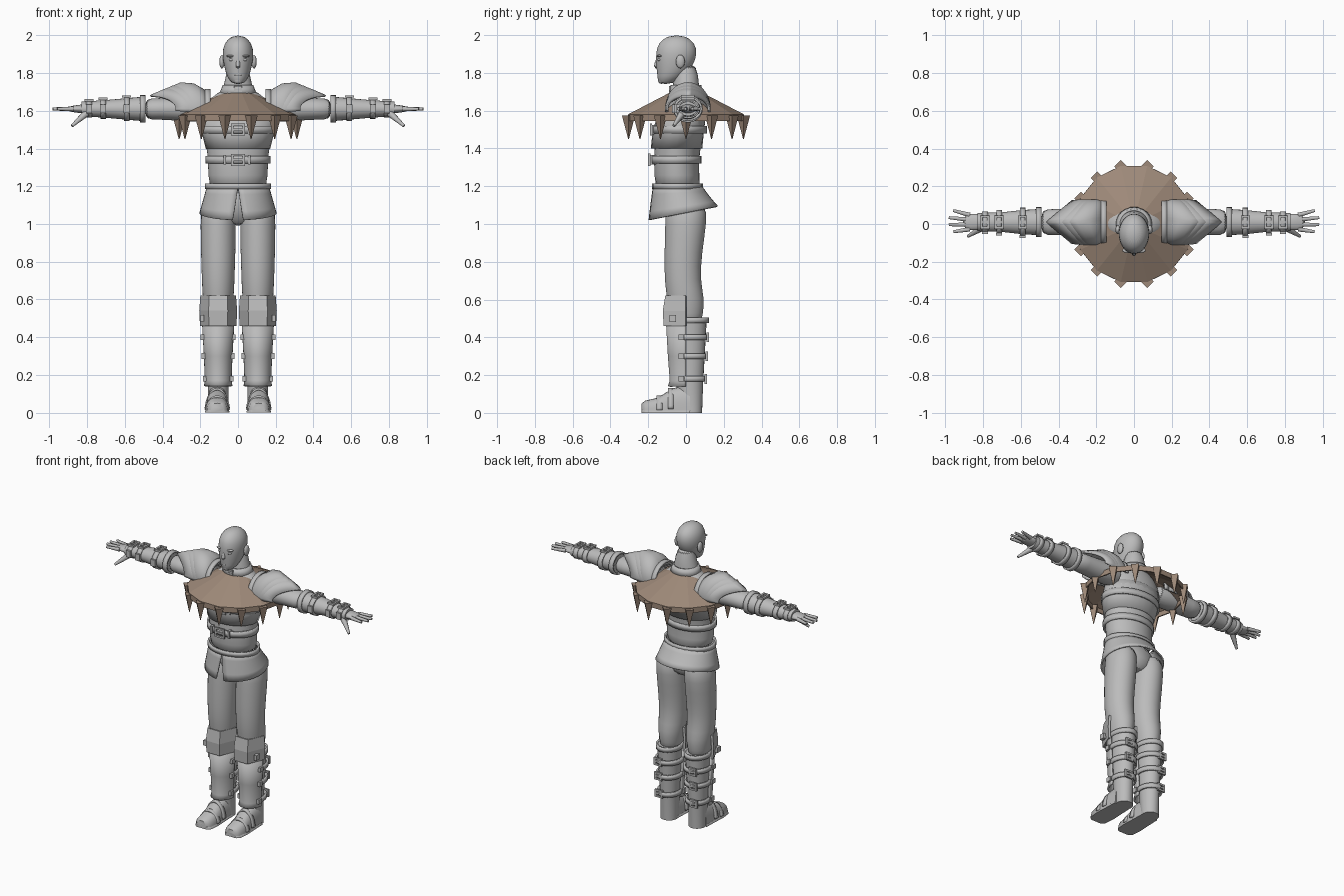
import bpy, bmesh, math
from mathutils import Matrix, Vector

if "Cube" in bpy.data.objects:
    bpy.data.objects.remove(bpy.data.objects["Cube"], do_unlink=True)


def material(name, red, green, blue):
    color = (red, green, blue, 1)
    mat = bpy.data.materials.new(name)
    mat.use_nodes = True
    mat.diffuse_color = color
    mat.node_tree.nodes["Principled BSDF"].inputs["Base Color"].default_value = color
    return mat


GREY = material("plain grey", .5, .5, .5)
BROWN = material("hide brown", .34, .25, .19)

# Shared axes of the body parts, given as the two cross coordinates
BODY = (0, 0)
LEG = (.105, 0)
ARM = (.01, 1.61)
FRONT_HALF, BACK_HALF, UPPER_HALF = (180, 360), (-20, 200), (-8, 188)


def finish(name, bm, mat=GREY, mirrored=False, smooth=True, rounded=False, thickness=0):
    """Turn a bmesh into an object with the shared modifiers."""
    bmesh.ops.recalc_face_normals(bm, faces=bm.faces)
    mesh = bpy.data.meshes.new(name)
    bm.to_mesh(mesh)
    bm.free()
    mesh.materials.append(mat)
    part = bpy.data.objects.new(name, mesh)
    bpy.context.collection.objects.link(part)
    bpy.ops.object.select_all(action="DESELECT")
    part.select_set(True)
    bpy.context.view_layer.objects.active = part
    if smooth:
        bpy.ops.object.shade_smooth_by_angle(angle=math.radians(50))
    if thickness:
        shell = part.modifiers.new("shell", "SOLIDIFY")
        shell.thickness, shell.offset = thickness, 0
    if rounded:
        part.modifiers.new("subdivision", "SUBSURF").levels = 1
    if mirrored:
        part.modifiers.new("mirror", "MIRROR")
    return part


def loft(name, axis, rows, centre, arc=(0, 360), sides=24, split=0, power=1, warp=None, **options):
    """Skin rings along an axis; a row is (position, radius, radius, optional shift)."""
    bm = bmesh.new()
    closed = arc == (0, 360)
    rings = []
    for index, (pos, wide, deep, *shift) in enumerate(rows):
        gap = split * index / (len(rows) - 1)
        ring = []
        for i in range(sides if closed else sides + 1):
            angle = math.radians(arc[0] + gap + (arc[1] - arc[0] - 2 * gap) * i / sides)
            cos, sin = math.cos(angle), math.sin(angle)
            u = centre[0] + wide * math.copysign(abs(cos) ** power, cos)
            v = centre[1] + deep * math.copysign(abs(sin) ** power, sin) + sum(shift)
            point = Vector({"x": (pos, u, v), "y": (u, pos, v), "z": (u, v, pos)}[axis])
            if warp:
                warp(point)
            ring.append(bm.verts.new(point))
        rings.append(ring)
    for low, high in zip(rings, rings[1:]):
        for i in range(sides):
            j = (i + 1) % len(low)
            bm.faces.new((low[i], low[j], high[j], high[i]))
    if closed and not options.get("thickness"):
        bm.faces.new(rings[0])
        bm.faces.new(rings[-1])
    return finish(name, bm, **options)


def strap(name, axis, pos, wide, deep, centre, half=.015, **options):
    """Flat band wrapped round a limb or the body."""
    rows = [(pos - half, wide, deep), (pos + half, wide, deep)]
    return loft(name, axis, rows, centre, thickness=.012, **options)


def add_box(bm, centre, size):
    place = Matrix.Translation(centre) @ Matrix.Diagonal((*size, 1))
    bmesh.ops.create_cube(bm, size=1, matrix=place)


def box(name, centre, size, **options):
    bm = bmesh.new()
    add_box(bm, centre, size)
    return finish(name, bm, **options)


def buckle(name, centre, normal, wide, high, bar=.012, **options):
    """Rectangular frame with a prong, facing along the given axis number."""
    u, v = [k for k in range(3) if k != normal]
    bm = bmesh.new()
    for side in (-1, 0, 1):
        spot, size = Vector(centre), Vector((bar, bar, bar))
        spot[v] += side * high
        size[u] = 2 * wide
        add_box(bm, spot, size)
        if side:
            spot, size = Vector(centre), Vector((bar, bar, bar))
            spot[u] += side * wide
            size[v] = 2 * high + bar
            add_box(bm, spot, size)
    return finish(name, bm, **options)


def ball(name, centre, radii, **options):
    bm = bmesh.new()
    place = Matrix.Translation(centre) @ Matrix.Diagonal((*radii, 1))
    bmesh.ops.create_uvsphere(bm, u_segments=16, v_segments=10, radius=1, matrix=place)
    return finish(name, bm, **options)


def add_taper(bm, start, end, thick, thin, sides):
    start, end = Vector(start), Vector(end)
    line = end - start
    place = Matrix.Translation((start + end) / 2) @ line.to_track_quat("Z", "Y").to_matrix().to_4x4()
    bmesh.ops.create_cone(bm, cap_ends=True, segments=sides, radius1=thick, radius2=thin,
                          depth=line.length, matrix=place)


def taper(name, start, end, thick, thin, **options):
    bm = bmesh.new()
    add_taper(bm, start, end, thick, thin, sides=10)
    return finish(name, bm, **options)


# Head, neck and face
loft("head", "z", [(1.74, .03, .04, -.11), (1.78, .06, .07, -.08), (1.84, .075, .1, -.06), (1.9, .085, .11, -.05),
                   (1.96, .075, .1, -.05), (2, .03, .04, -.05)], BODY, rounded=True)
loft("neck", "z", [(1.65, .12, .08), (1.72, .07, .07), (1.86, .06, .06)], BODY, rounded=True)
taper("nose", (0, -.15, 1.88), (0, -.16, 1.82), .008, .018, rounded=True)
ball("ear", (.085, -.03, 1.86), (.014, .024, .036), mirrored=True)
ball("eye", (.033, -.14, 1.87), (.016, .012, .008), mirrored=True)
ball("brow", (.034, -.14, 1.89), (.028, .014, .007), mirrored=True)
for lip_height in (1.787, 1.797):
    ball("lip", (0, -.14, lip_height), (.026, .012, .006))
ball("chin", (0, -.13, 1.76), (.024, .018, .018))

# Torso, breastplate and collar
loft("torso", "z", [(1.17, .15, .12, -.04), (1.25, .16, .12, -.05), (1.38, .16, .12, -.05), (1.5, .19, .13, -.03),
                    (1.6, .19, .11), (1.67, .15, .09), (1.72, .07, .07)], BODY, rounded=True)
loft("breastplate", "z", [(1.4, .165, .13, -.05), (1.5, .19, .13, -.04), (1.58, .19, .12, -.02)], BODY,
     thickness=.012)
strap("waist_roll", "z", 1.2, .168, .128, (0, -.045))
loft("collar", "z", [(1.685, .095, .085), (1.735, .075, .075)], BODY, thickness=.012)
buckle("collar_clasp", (0, -.085, 1.715), 1, .018, .012, bar=.008)

# Belts with buckles and keeper loops
for height, wide, deep, centre in ((1.34, .165, .13, (0, -.055)), (1.5, .195, .14, (0, -.035))):
    front = centre[1] - deep
    strap("belt", "z", height, wide, deep, centre, half=.02)
    buckle("belt_buckle", (0, front - .01, height), 1, .03, .026)
    for x in (-.07, .06):
        box("belt_loop", (x, front + .01, height), (.014, .03, .05))


# Flared coat skirt, split at the front and shorter at the back
def raise_hem(point):
    drop = max(0, 1.2 - point.z)
    point.z += 1.1 * drop * (point.y + .2)


skirt = [(1.2 - .18 * t, .16 + .04 * t, .125 + .055 * t, .03 * t - .045) for t in (0, .25, .5, .75, 1)]
loft("coat_skirt", "z", skirt, BODY, arc=(-90, 270), sides=36, split=8, warp=raise_hem, thickness=.01)
loft("pelvis", "z", [(.99, .06, .06), (1.05, .15, .1), (1.2, .15, .1, -.03)], BODY, rounded=True)

# Trousers
loft("trouser_leg", "z", [(1.13, .09, .11), (1, .095, .11), (.85, .092, .1, -.015), (.7, .087, .095, -.02),
                          (.6, .083, .1), (.53, .07, .09), (.45, .06, .08)], LEG, mirrored=True, rounded=True)

# Boots: shaft, cuff, foot and a sole that follows the foot outline
loft("boot_shaft", "z", [(0, .055, .055, .03), (.14, .055, .07, .02), (.5, .075, .09, .02)], LEG, mirrored=True)
strap("boot_cuff", "z", .49, .075, .095, (LEG[0], .02), mirrored=True)


def stand_on_ground(point):
    point.z = max(0, point.z)


foot = [(-.235, .035, .05), (-.215, .055, .065), (-.15, .062, .08), (-.07, .058, .13), (.02, .055, .15)]
sole = [(y, wide + .004, .025) for y, wide, high in foot]
for name, rows in (("boot_foot", foot), ("boot_sole", sole)):
    loft(name, "y", rows, (.11, 0), power=.75, warp=stand_on_ground, mirrored=True)
for y, high in ((-.14, .085), (-.08, .125)):
    strap("boot_flap", "y", y, .062, high, (.11, 0), arc=(10, 170), mirrored=True)

# Shin guards and faceted knee plates
loft("shin_guard", "z", [(.14, .07, .09), (.17, .065, .08), (.3, .07, .09), (.48, .08, .1)], LEG,
     arc=FRONT_HALF, thickness=.012, mirrored=True)
loft("knee_plate", "z", [(.46, .09, .13), (.54, .094, .135), (.62, .088, .12)], LEG,
     arc=FRONT_HALF, sides=3, thickness=.014, smooth=False, mirrored=True)

# Leg straps, studs and buckles
for height in (.18, .3, .4):
    wide = .06 + height / 20
    strap("leg_strap", "z", height, wide, wide + .015, (LEG[0], .02), arc=BACK_HALF, mirrored=True)
    buckle("leg_buckle", (.13, wide + .035, height), 1, .022, .02, mirrored=True)
    for side in (1, -1):
        box("leg_stud", (LEG[0] + side * wide, -.025, height), (.025, .03, .03), mirrored=True)
box("knee_stud", (.19, -.07, .5), (.02, .035, .035), mirrored=True)

# Sleeves and forearm guards
loft("sleeve", "x", [(.13, .085, .075), (.3, .07, .065), (.42, .07, .055), (.5, .07, .06)], ARM,
     mirrored=True, rounded=True)
strap("guard_cuff", "x", .505, .073, .067, ARM, mirrored=True)
loft("forearm_guard", "x", [(.5, .07, .065), (.6, .063, .056), (.7, .052, .047), (.83, .048, .038)], ARM,
     mirrored=True)
for x in (.59, .715, .79):
    wide = .125 - x / 10
    strap("arm_strap", "x", x, wide + .005, wide - .007, ARM, mirrored=True)
    buckle("arm_buckle", (x, ARM[0], ARM[1] + wide), 2, .018, .03, mirrored=True)
    box("arm_strap_tip", (x, -wide, ARM[1]), (.032, .014, .045), mirrored=True)

# Hands
loft("palm", "x", [(.79, .036, .026), (.83, .045, .024), (.91, .043, .013)], ARM, mirrored=True, rounded=True)
for k in range(-2, 2):
    y = ARM[0] + .025 * (k + .5)
    tip = .985 - .012 * abs(k + .5) ** 2
    taper("finger", (.87, y, ARM[1]), (tip, y * 1.5, ARM[1]), .013, .008, mirrored=True)
taper("thumb", (.79, -.01, 1.6), (.88, -.065, 1.52), .022, .008, mirrored=True)


# Layered shoulder plates, each drawn out to a point
def draw_to_point(point):
    nearness = max(0, 1 - abs(point.y - ARM[0]) / .115)
    point.x += .8 * nearness * max(0, point.x - .15)


for layer in range(3):
    out, drop = .022 * layer, .016 * layer
    loft("shoulder_plate", "x", [(.15 + out, .1, .08 - drop), (.2 + out, .115, .13 - drop),
                                 (.235 + out, .115, .135 - drop), (.28 + out, .11, .1 - drop)],
         ARM, arc=UPPER_HALF, warp=draw_to_point, thickness=.012, mirrored=True)
strap("shoulder_rim", "x", .16, .11, .1, ARM, arc=UPPER_HALF, mirrored=True)

# Shallow cone mantle with a fang hanging at each corner
FANGS, RIM = 14, .312
loft("mantle", "z", [(1.545, RIM, RIM), (1.578, RIM, RIM), (1.69, .09, .09)], BODY,
     sides=FANGS, thickness=.008, smooth=False, mat=BROWN)
bm = bmesh.new()
for i in range(FANGS):
    angle = math.tau * i / FANGS
    outward = Vector((math.cos(angle), math.sin(angle), 0)) * RIM
    add_taper(bm, outward + Vector((0, 0, 1.575)), outward + Vector((0, 0, 1.45)), .035, .002, sides=4)
finish("mantle_fangs", bm, mat=BROWN, smooth=False)
